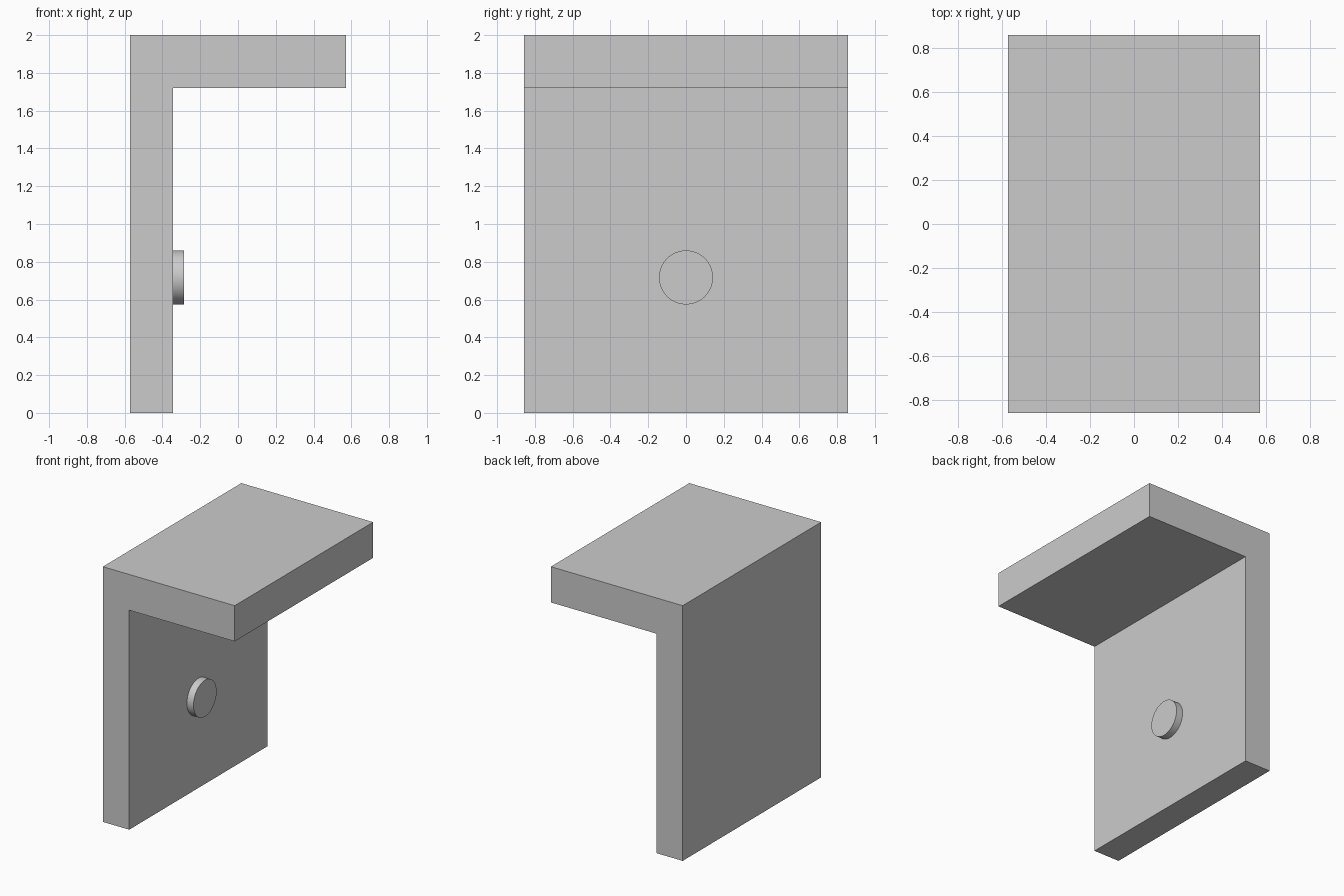
import bpy
import bmesh
from math import radians

cube = bpy.data.objects.get("Cube")
if cube:
    bpy.data.objects.remove(cube, do_unlink=True)

U = 2 / 35  # thickness of the button, used as the building unit

# Single grey finish
grey = bpy.data.materials.new("plain grey")
grey.use_nodes = True
colour = (0.6, 0.6, 0.6, 1)
grey.diffuse_color = colour
grey.node_tree.nodes["Principled BSDF"].inputs["Base Color"].default_value = colour

# Angle bracket: L-shaped profile extruded along its width
left, right, inner = -10 * U, 10 * U, -6 * U
width, height, shelf_under = 30 * U, 35 * U, 30.1 * U
profile = [(left, 0), (inner, 0), (inner, shelf_under),
           (right, shelf_under), (right, height), (left, height)]
bm = bmesh.new()
face = bm.faces.new([bm.verts.new((x, -width / 2, z)) for x, z in profile])
result = bmesh.ops.extrude_face_region(bm, geom=[face])
verts = [v for v in result["geom"] if isinstance(v, bmesh.types.BMVert)]
bmesh.ops.translate(bm, verts=verts, vec=(0, width, 0))
bmesh.ops.recalc_face_normals(bm, faces=bm.faces)
mesh = bpy.data.meshes.new("angle_bracket")
bm.to_mesh(mesh)
bm.free()
mesh.materials.append(grey)
bracket = bpy.data.objects.new("angle_bracket", mesh)
bpy.context.collection.objects.link(bracket)

# Round button standing on the inner wall
bpy.ops.mesh.primitive_cylinder_add(
    vertices=64, radius=2.5 * U, depth=U,
    location=(inner + U / 2, 0, 12.55 * U), rotation=(0, radians(90), 0))
button = bpy.context.object
button.name = "round_button"
button.data.materials.append(grey)
bpy.ops.object.shade_smooth_by_angle(angle=radians(40))
